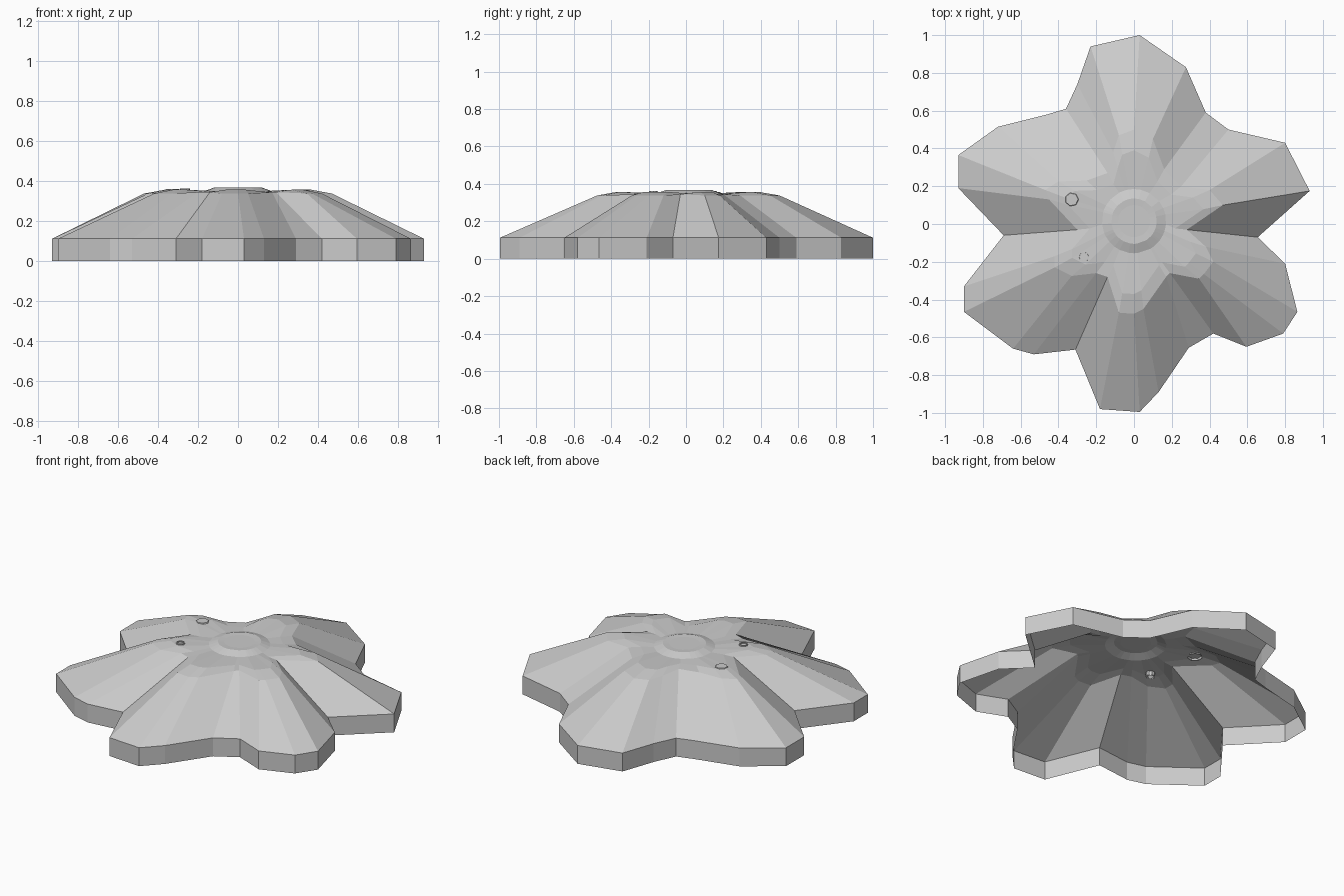
import bpy, bmesh
from math import cos, sin, atan2, pi
from mathutils import Vector

if "Cube" in bpy.data.objects:
    bpy.data.objects.remove(bpy.data.objects["Cube"])

# Six-petal outline of the rim, counter-clockwise from the back petal
outer = [(.03, 1), (-.23, .94), (-.30, .74), (-.36, .61), (-.46, .58), (-.72, .515),
         (-.93, .365), (-.93, .19), (-.69, -.06), (-.90, -.33), (-.90, -.465),
         (-.64, -.66), (-.53, -.69), (-.31, -.665), (-.18, -.98), (.03, -.995),
         (.13, -.89), (.29, -.655), (.42, -.58), (.595, -.65), (.79, -.58),
         (.865, -.465), (.80, -.21), (.655, -.07), (.93, .175), (.80, .43),
         (.50, .50), (.38, .59), (.275, .83)]
# Matching crest outline where the slopes meet the shallow top
inner = [(0, .50), (-.08, .47), (-.11, .38), (-.14, .27), (-.25, .23), (-.40, .225),
         (-.47, .18), (-.45, .13), (-.30, -.03), (-.42, -.17), (-.42, -.23),
         (-.33, -.275), (-.20, -.26), (-.14, -.28), (-.08, -.47), (0, -.475),
         (.05, -.45), (.17, -.28), (.19, -.26), (.345, -.29), (.37, -.265),
         (.42, -.20), (.38, -.12), (.28, -.03), (.47, .10), (.40, .18),
         (.25, .20), (.16, .29), (.10, .45)]


def circle(r):
    """Points on a round hub at the same bearings as the crest points."""
    return [(r * cos(atan2(y, x)), .015 + r * sin(atan2(y, x))) for x, y in inner]


def finish(bm, name):
    mesh = bpy.data.meshes.new(name)
    bm.to_mesh(mesh)
    bm.free()
    obj = bpy.data.objects.new(name, mesh)
    bpy.context.collection.objects.link(obj)
    return obj


def loft(name, rings, cap=False):
    """Skin closed rings of 3D points into an open shell."""
    bm = bmesh.new()
    rows = [[bm.verts.new(p) for p in ring] for ring in rings]
    for a, b in zip(rows, rows[1:]):
        for i in range(len(a)):
            j = (i + 1) % len(a)
            bm.faces.new((a[i], a[j], b[j], b[i]))
    if cap:
        bm.faces.new(rows[-1])
    return finish(bm, name)


def at(points, z):
    return [(x, y, z) for x, y in points]


# Flower shell: upright rim, sloping petals, shallow top and hub
crest = [(x, y, .338 if Vector((x, y)).length > .33 else .345) for x, y in inner]
shoulder = [(x * .78, y * .78, .357 if Vector((x, y)).length > .36 else .347)
            for x, y in inner]
loft("flower_shell", [at(outer, 0), at(outer, .112), crest, shoulder,
                      at(circle(.17), .35), at(circle(.12), .368),
                      at(circle(.085), .366)], cap=True)


# Small eyelet and faceted stud on the left petals
def disc(cx, cy, r, z, n=10):
    return [(cx + r * cos(2 * pi * k / n), cy + r * sin(2 * pi * k / n), z) for k in range(n)]


loft("eyelet", [disc(-.265, -.175, .027, .33), disc(-.265, -.175, .025, .362),
                disc(-.265, -.175, .018, .362), disc(-.265, -.175, .018, .33)])
loft("stud", [disc(-.33, .13, .042, .345, 7), disc(-.33, .13, .034, .361, 7)], cap=True)
